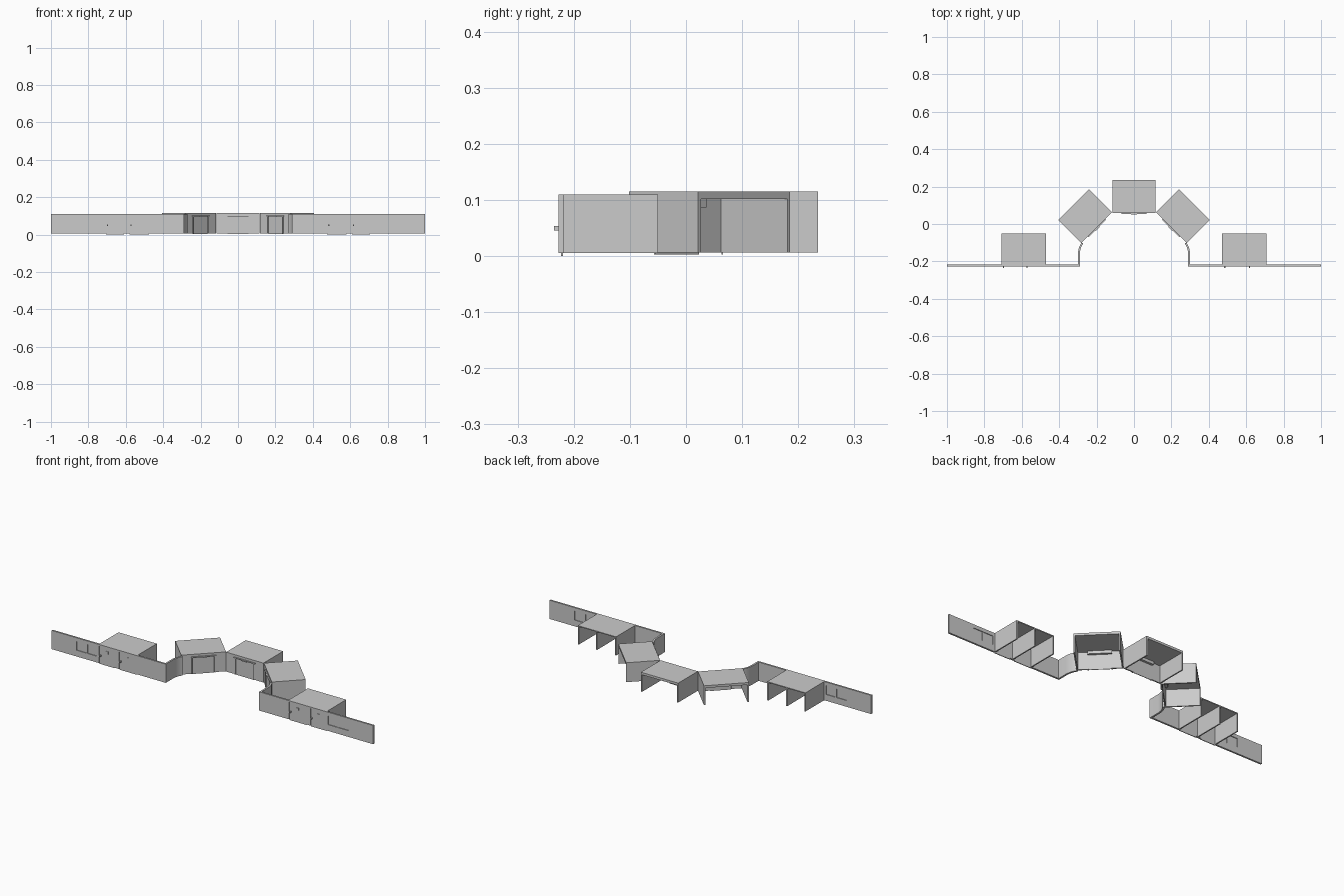
import bpy, bmesh, math
from mathutils import Matrix, Vector

if "Cube" in bpy.data.objects:
    bpy.data.objects.remove(bpy.data.objects["Cube"])

def boxes(name, items, mat=Matrix()):
    """One object from axis-aligned boxes (x0, x1, y0, y1, z0, z1)."""
    bm = bmesh.new()
    for x0, x1, y0, y1, z0, z1 in items:
        x0, x1 = min(x0, x1), max(x0, x1)
        centre = Vector(((x0 + x1) / 2, (y0 + y1) / 2, (z0 + z1) / 2))
        m = Matrix.Translation(centre) @ Matrix.Diagonal((x1 - x0, y1 - y0, z1 - z0, 1))
        bmesh.ops.create_cube(bm, size=1, matrix=mat @ m)
    return finish(name, bm)

def finish(name, bm):
    me = bpy.data.meshes.new(name)
    bm.to_mesh(me)
    bm.free()
    ob = bpy.data.objects.new(name, me)
    bpy.context.collection.objects.link(ob)
    return ob

def strip_wall(name, path, thick, z0, z1):
    """Upright wall of given thickness following a plan path."""
    bm = bmesh.new()
    rings = []
    for i, p in enumerate(path):
        a, b = path[max(i - 1, 0)], path[min(i + 1, len(path) - 1)]
        t = (Vector(b) - Vector(a)).normalized()
        n = Vector((-t.y, t.x)) * thick / 2
        p = Vector(p)
        rings.append([bm.verts.new((*q, z)) for q, z in
                      ((p - n, z0), (p + n, z0), (p + n, z1), (p - n, z1))])
    for r, s in zip(rings, rings[1:]):
        for k in range(4):
            bm.faces.new((r[k], r[(k + 1) % 4], s[(k + 1) % 4], s[k]))
    bm.faces.new(rings[0])
    bm.faces.new(rings[-1][::-1])
    bmesh.ops.recalc_face_normals(bm, faces=bm.faces)
    ob = finish(name, bm)
    bpy.ops.object.select_all(action='DESELECT')
    bpy.context.view_layer.objects.active = ob
    ob.select_set(True)
    bpy.ops.object.shade_smooth_by_angle()

# Garage rooms: centre one and two turned by 45 degrees, open at the back and below
W, D, T, Z0, Z1 = 0.116, 0.175, 0.007, 0.006, 0.115
def garage(label, x, y, angle):
    m = Matrix.Translation((x, y, 0)) @ Matrix.Rotation(math.radians(angle), 4, 'Z')
    boxes(label + "_shell", [
        (-W, W, 0, D, 0.102, Z1),
        (-W, -W + T, 0, D, Z0, 0.102),
        (W - T, W, 0, D, Z0, 0.102),
        (-W + T, -0.055, 0, T, Z0, 0.102),
        (0.055, W - T, 0, T, Z0, 0.102),
        (-0.055, 0.055, 0, T, 0.097, 0.102)], m)
    boxes(label + "_door", [(-0.055, 0.055, 0.003, 0.006, 0.003, 0.097)], m)
    boxes(label + "_door_frame", [
        (-0.062, -0.055, -0.004, 0.003, Z0, 0.097),
        (0.055, 0.062, -0.004, 0.003, Z0, 0.097),
        (-0.066, 0.066, -0.006, 0.002, 0.097, 0.102)], m)
    boxes(label + "_door_lamp", [(-0.015, 0.015, -0.010, 0, 0.096, 0.100)], m)
    boxes(label + "_door_roller", [(-0.060, 0.060, T, 0.020, 0.086, 0.102)], m)

garage("centre_garage", 0, 0.06, 0)
garage("left_garage", -0.2, -0.02, 45)
garage("right_garage", 0.2, -0.02, -45)

# Wings: front wall with window, two doors, and a two-room annex behind
Y0, Y1, B, H = -0.227, -0.217, 0.005, 0.11
DOORS = ((0.475, 0.580), (0.610, 0.705))
for side, s in (("left", -1), ("right", 1)):
    def part(name, items):
        boxes(side + "_" + name, [(s * a, s * b, *rest) for a, b, *rest in items])
    part("front_wall", [
        (0.29, 0.475, Y0, Y1, B, H),
        (0.580, 0.610, Y0, Y1, B, H),
        (0.475, 0.580, Y0, Y1, 0.102, H),
        (0.610, 0.705, Y0, Y1, 0.102, H),
        (0.705, 0.72, Y0, Y1, B, H),
        (0.72, 0.845, Y0, Y1, B, 0.04),
        (0.72, 0.845, Y0, Y1, 0.09, H),
        (0.845, 1.0, Y0, Y1, B, H)])
    part("window_mullion", [(0.778, 0.785, Y0 + .001, Y1 - .001, 0.04, 0.09)])
    part("window_glass", [(0.72, 0.845, -0.223, -0.221, 0.04, 0.09)])
    part("doors", [(a, b, -0.223, -0.219, 0.0, 0.102) for a, b in DOORS])
    part("door_lights", [((a + b) / 2 - .007, (a + b) / 2 + .007, -0.226, -0.222, 0.068, 0.082)
                         for a, b in DOORS])
    part("door_handles", [(x - .003, x + .003, -0.235, -0.222, 0.045, 0.053)
                          for x in ((0.485, 0.618) if s > 0 else (0.572, 0.697))])
    part("annex", [
        (0.47, 0.708, Y1, -0.05, 0.105, H),
        (0.47, 0.477, Y1, -0.05, B, 0.105),
        (0.588, 0.595, Y1, -0.05, B, 0.105),
        (0.701, 0.708, Y1, -0.05, B, 0.105)])
    # Curved wall joining the wing to the turned garage
    path = [(s * 0.295, Y0), (s * 0.295, -0.165)]
    path += [(s * (0.235 + 0.06 * math.cos(a)), -0.165 + 0.085 * math.sin(a))
             for a in [math.radians(48) * i / 8 for i in range(1, 9)]]
    strip_wall(side + "_curved_wall", path, 0.01, B, H)
